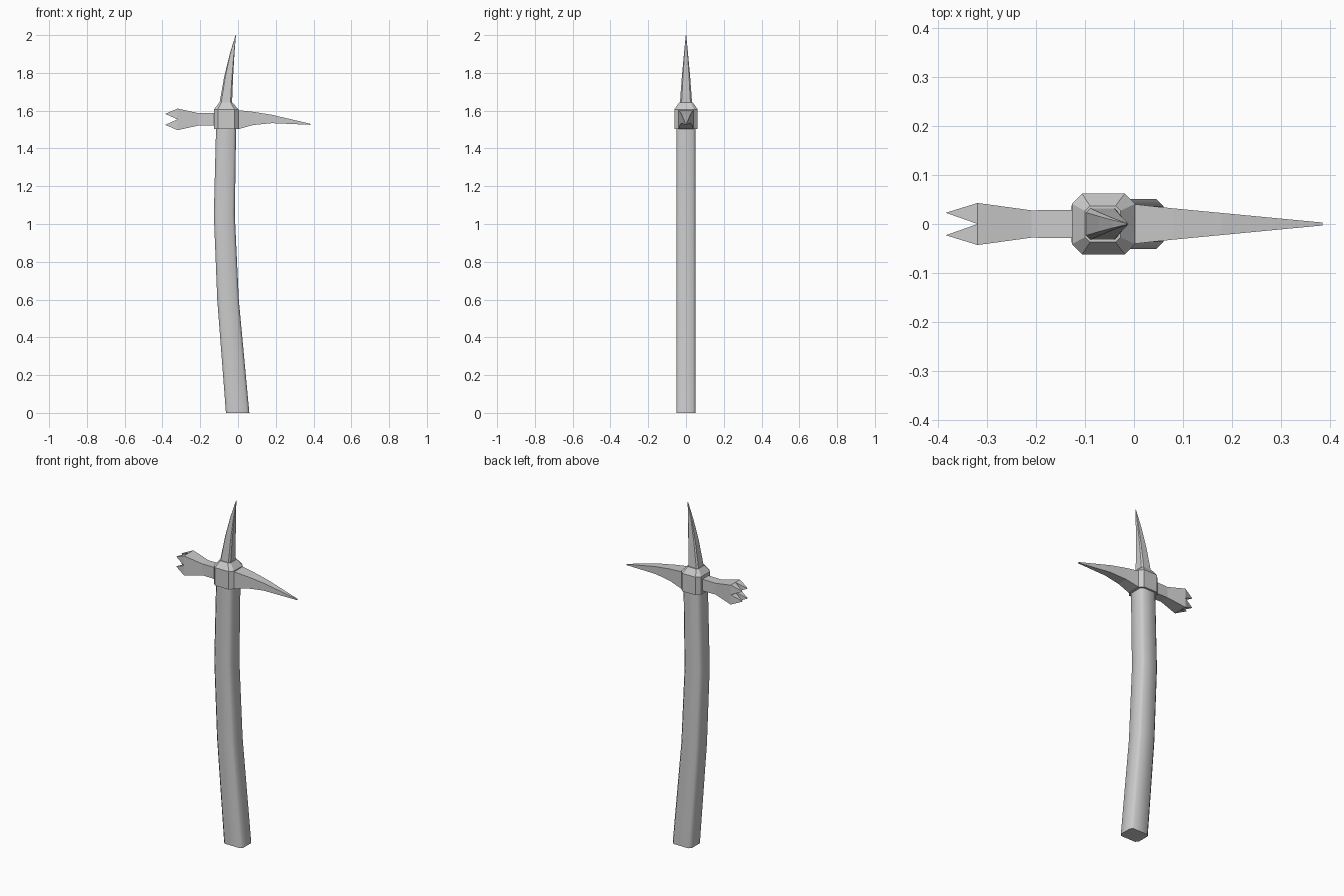
import bpy, bmesh
from mathutils import Vector

if "Cube" in bpy.data.objects:
    bpy.data.objects.remove(bpy.data.objects["Cube"])


def make_object(name, bm, smooth_angle=None):
    bmesh.ops.remove_doubles(bm, verts=bm.verts, dist=1e-5)
    bmesh.ops.recalc_face_normals(bm, faces=bm.faces)
    mesh = bpy.data.meshes.new(name)
    bm.to_mesh(mesh)
    bm.free()
    ob = bpy.data.objects.new(name, mesh)
    bpy.context.collection.objects.link(ob)
    if smooth_angle:
        bpy.ops.object.select_all(action='DESELECT')
        ob.select_set(True)
        bpy.context.view_layer.objects.active = ob
        bpy.ops.object.shade_smooth_by_angle(angle=smooth_angle)
    return ob


def section(a0, a1, b0, b1, c):
    """Rectangle in two axes, with its corners cut by c."""
    if c == 0:
        return [(a0, b0), (a1, b0), (a1, b1), (a0, b1)]
    return [(a0 + c, b0), (a1 - c, b0), (a1, b0 + c), (a1, b1 - c),
            (a1 - c, b1), (a0 + c, b1), (a0, b1 - c), (a0, b0 + c)]


def loft(bm, rings, cap_end=True):
    loops = [[bm.verts.new(p) for p in ring] for ring in rings]
    n = len(loops[0])
    for lo, hi in zip(loops, loops[1:]):
        for i in range(n):
            j = (i + 1) % n
            bm.faces.new((lo[i], lo[j], hi[j], hi[i]))
    bm.faces.new(loops[0][::-1])
    if cap_end:
        bm.faces.new(loops[-1])
    return loops


def upright(stations):
    """Rings stacked in z from (z, x0, x1, half depth, chamfer)."""
    return [[(x, y, z) for x, y in section(x0, x1, -h, h, c)]
            for z, x0, x1, h, c in stations]


def sideways(stations):
    """Square rings along x from (x, z0, z1, half depth)."""
    return [[(x, y, z) for y, z in section(-h, h, z0, z1, 0)]
            for x, z0, z1, h in stations]


# Bent wooden handle
bm = bmesh.new()
loft(bm, upright([(0, -.064, .06, .051, .014), (.6, -.11, .004, .051, .014),
                  (1.05, -.128, -.017, .051, .014), (1.52, -.116, -.01, .051, .014)]))
make_object("handle", bm, 0.9)

# Collar with bevelled top
bm = bmesh.new()
loft(bm, upright([(1.502, -.127, .002, .062, .021), (1.607, -.127, .002, .062, .021),
                  (1.642, -.1, -.028, .037, .01)]))
make_object("collar", bm)

# Top spike, curving forward to a point
bm = bmesh.new()
loft(bm, upright([(1.63, -.1, -.032, .033, .009), (1.78, -.073, -.026, .022, .006),
                  (1.9, -.044, -.019, .011, .003), (2.0, -.013, -.011, .001, .0003)]))
make_object("top_spike", bm)

# Pick beak
bm = bmesh.new()
loft(bm, sideways([(-.03, 1.502, 1.604, .042), (.005, 1.503, 1.602, .04),
                   (.08, 1.524, 1.594, .032), (.18, 1.534, 1.578, .0225),
                   (.385, 1.525, 1.53, .003)]))
make_object("beak", bm)

# Hammer end: flared neck finished with four pyramid prongs
bm = bmesh.new()
zc, w, h, xf = 1.554, .043, .057, -.32
loft(bm, sideways([(-.1, 1.52, 1.589, .029), (-.21, 1.521, 1.587, .028),
                   (xf, zc - h, zc + h, w)]), cap_end=False)
for sy in (-1, 1):
    for sz in (-1, 1):
        base = [bm.verts.new((xf, sy * w * a, zc + sz * h * b))
                for a, b in ((0, 0), (1, 0), (1, 1), (0, 1))]
        tip = bm.verts.new((-.385, sy * .023, zc + sz * .029))
        for i in range(4):
            bm.faces.new((base[i], base[(i + 1) % 4], tip))
hammer = make_object("hammer_prongs", bm)
